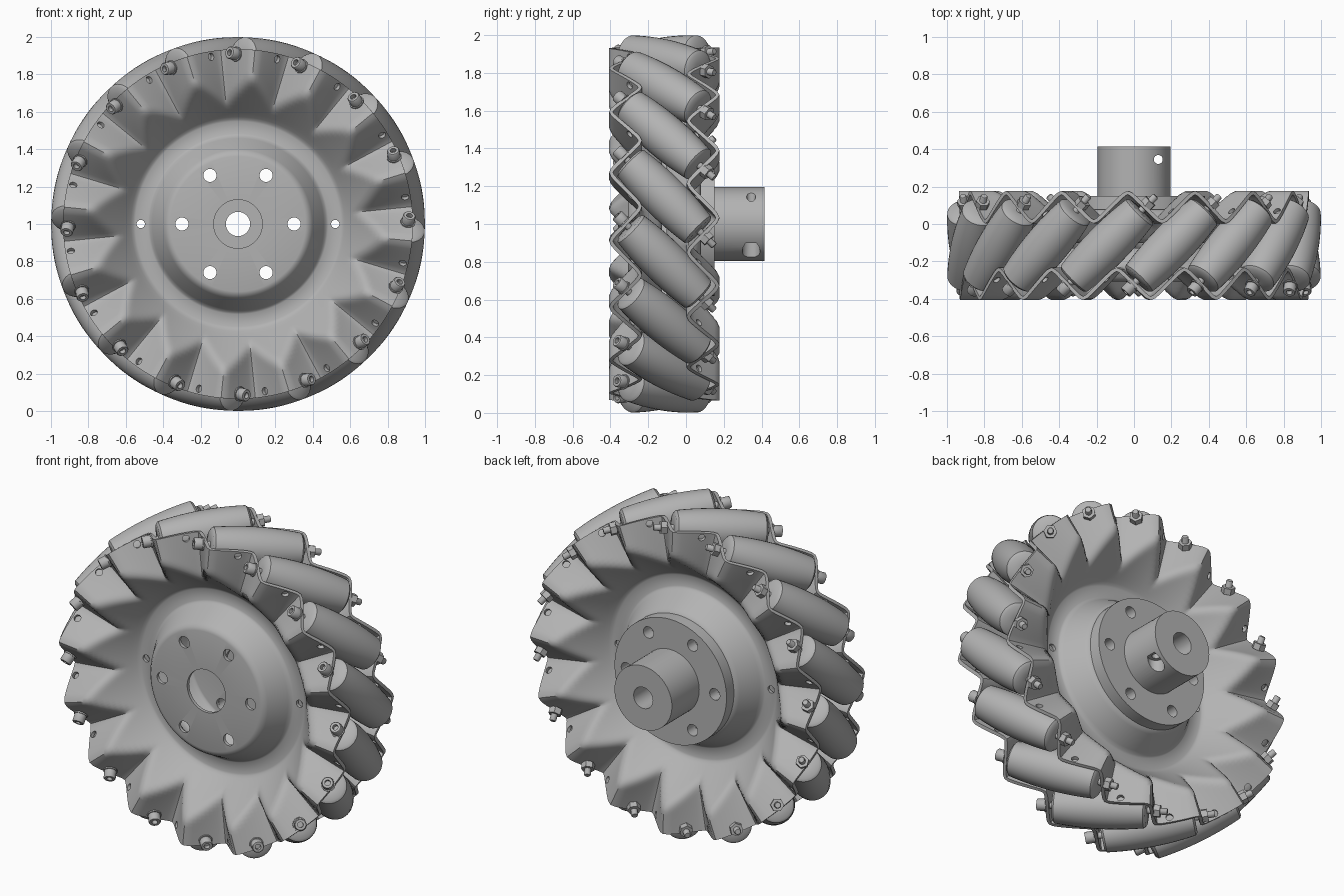
import bpy, bmesh
from math import pi, sin, cos, asin, atan2, sqrt, radians
from mathutils import Matrix, Vector

if "Cube" in bpy.data.objects:
    bpy.data.objects.remove(bpy.data.objects["Cube"])

COUNT = 16                       # rollers around the wheel
PITCH = 2 * pi / COUNT
PHASE = radians(9.5)
CENTRE = Vector((0, -0.115, 1))
AXIS_R = 0.883                   # wheel axis to roller axis
FACE_T = 0.29                    # roller centre to plate, along the roller
SWING = atan2(FACE_T / sqrt(2), AXIS_R)
FOLD = 0.077
Y = Vector((0, 1, 0))
Z = Vector((0, 0, 1))

grey = bpy.data.materials.new("grey_metal")
grey.use_nodes = True
colour = (0.45, 0.45, 0.45, 1)
grey.diffuse_color = colour
grey.node_tree.nodes["Principled BSDF"].inputs["Base Color"].default_value = colour


def radial(a):
    return Vector((cos(a), 0, sin(a)))


def tangent(a):
    return Vector((-sin(a), 0, cos(a)))


def frame(origin, z, x):
    """Matrix whose local z and x follow the given directions."""
    z, x = z.normalized(), x.normalized()
    m = Matrix((x, z.cross(x), z)).transposed().to_4x4()
    m.translation = origin
    return m


def finish(mesh):
    mesh.shade_smooth()
    mesh.set_sharp_from_angle(angle=radians(40))
    mesh.materials.clear()
    mesh.materials.append(grey)


def add(name, mesh, matrix=None):
    ob = bpy.data.objects.new(name, mesh)
    bpy.context.collection.objects.link(ob)
    if matrix:
        ob.matrix_world = matrix
    return ob


def to_mesh(name, bm):
    bmesh.ops.recalc_face_normals(bm, faces=bm.faces)
    mesh = bpy.data.meshes.new(name)
    bm.to_mesh(mesh)
    bm.free()
    return mesh


def bridge(bm, a, b):
    """Quads between two closed loops of vertices."""
    for k in range(len(a)):
        n = (k + 1) % len(a)
        bm.faces.new((a[k], a[n], b[n], b[k]))


def lathe(name, profile, sides, ring=False):
    """Turn (radius, height) points around local z; ring closes the profile."""
    bm = bmesh.new()
    loops = [[bm.verts.new((r * cos(2 * pi * k / sides), r * sin(2 * pi * k / sides), h))
              for k in range(sides)] for r, h in profile]
    for a, b in zip(loops, loops[1:]):
        bridge(bm, a, b)
    if ring:
        bridge(bm, loops[-1], loops[0])
    else:
        bm.faces.new(loops[0])
        bm.faces.new(loops[-1])
    mesh = to_mesh(name, bm)
    finish(mesh)
    return mesh


def cut(ob, holes):
    """Drill cylinders (centre, direction, radius, length), then bake the modifiers."""
    bm = bmesh.new()
    for at, d, r, length in holes:
        bmesh.ops.create_cone(bm, cap_ends=True, segments=20, radius1=r, radius2=r,
                              depth=length, matrix=frame(at, d, d.orthogonal()))
    cutter = add(ob.name + "_cutter", to_mesh("cutter", bm))
    cutter.hide_render = True
    mod = ob.modifiers.new("holes", "BOOLEAN")
    mod.object, mod.solver = cutter, "EXACT"
    bpy.context.view_layer.update()
    graph = bpy.context.evaluated_depsgraph_get()
    mesh = bpy.data.meshes.new_from_object(ob.evaluated_get(graph))
    ob.modifiers.clear()
    ob.data = mesh
    finish(mesh)
    bpy.data.objects.remove(cutter)


def zigzag(a):
    """Rounded triangle wave, rising through zero at a = 0."""
    return asin(0.96 * sin(a * COUNT)) / asin(0.96)


def soft_min(a, b, k=0.035):
    t = max(k - abs(a - b), 0) / k
    return min(a, b) - t * t * k / 4


# Side plates: raised disc, flat ring and a cone that meets the folded rim
# Each row: radius, distance from the middle plane
DISC_H, RING_H, RIM_H = 0.182, 0.022, 0.205
DISH = [(.13, DISC_H), (.36, DISC_H), (.375, .178), (.39, .16), (.45, .05),
        (.465, .03), (.48, RING_H), (.55, RING_H), (.565, .028), (.58, .042)]
CONE_FROM = len(DISH)
DISH += [(.60 + .02 * i, .065 + .0245 * i) for i in range(13)]
DISH += [(.87, .5), (.90, .5), (.935, .5)]


def plate(name, s):
    start = PHASE - s * SWING
    n = COUNT * 20
    bm = bmesh.new()
    rows = []
    for i, (r, h) in enumerate(DISH):
        rows.append([])
        for k in range(n):
            a = 2 * pi * k / n
            rim = RIM_H + s * FOLD * zigzag(a)
            y = s * (soft_min(h, rim) if i >= CONE_FROM else h)
            rows[-1].append(bm.verts.new(CENTRE + r * radial(start + a) + y * Y))
    for a, b in zip(rows, rows[1:]):
        bridge(bm, a, b)
    ob = add(name, to_mesh(name, bm))
    solid = ob.modifiers.new("sheet", "SOLIDIFY")
    solid.thickness, solid.offset = 0.02, 0
    # mounting holes, locating holes and spare rim holes
    holes = [(CENTRE + 0.3 * radial(k * pi / 3) + s * DISC_H * Y, Y, 0.035, 0.1) for k in range(6)]
    holes += [(CENTRE + 0.52 * radial(k * pi) + s * RING_H * Y, Y, 0.022, 0.035) for k in range(2)]
    off = -s * radians(9.5)
    for k in range(COUNT):
        a = start + off + k * PITCH
        at = CENTRE + 0.905 * radial(a) + (s * RIM_H + FOLD * zigzag(off)) * Y
        holes.append((at, Y + tangent(a), 0.02, 0.07))
    cut(ob, holes)


plate("front_plate", -1)
plate("back_plate", 1)

# Barrel rollers: their outer line follows the wheel's rolling circle
HALF = 0.262
barrel = [(0.03, -HALF), (0.085, -HALF)]
for i in range(13):
    t = (HALF - 0.012) * (i / 6 - 1)
    barrel.append((1 - sqrt(AXIS_R ** 2 + t * t / 2), t))
barrel += [(0.085, HALF), (0.03, HALF)]
roller = lathe("roller", barrel, 32)

# Bolts with socket heads at the front, nuts at the back
head_t, nut_t = -FACE_T - 0.01, FACE_T + 0.01
bolt = lathe("bolt", [(0.016, head_t - 0.03), (0.016, head_t - 0.055), (0.03, head_t - 0.055),
                      (0.034, head_t - 0.05), (0.034, head_t - 0.008), (0.04, head_t - 0.008),
                      (0.04, head_t), (0.019, head_t), (0.019, nut_t + 0.07),
                      (0.015, nut_t + 0.075)], 20)
nut = lathe("nut", [(0.019, nut_t), (0.038, nut_t), (0.038, nut_t + 0.036),
                    (0.019, nut_t + 0.036)], 6, ring=True)
for k in range(COUNT):
    a = PHASE + k * PITCH
    m = frame(CENTRE + AXIS_R * radial(a), Y - tangent(a), radial(a))
    for part, mesh in (("roller", roller), ("roller_bolt", bolt), ("roller_nut", nut)):
        add(f"{part}_{k + 1}", mesh, m)

# Hub: flange and sleeve with a bore, bolt holes and a stepped cross screw hole
hub_mesh = lathe("hub", [(.065, .078), (.38, .078), (.38, .15), (.195, .15),
                         (.195, .415), (.065, .415)], 64, ring=True)
hub_mesh.transform(frame(Z, Y, Vector((1, 0, 0))))
hub = add("hub", hub_mesh)
cut(hub, [(Vector((0, 0.11, 1)) + 0.3 * radial(k * pi / 3), Y, 0.035, 0.2) for k in range(6)]
    + [(Vector((0.13, 0.345, 1)), Z, 0.024, 0.6)])
cut(hub, [(Vector((0.13, 0.345, 0.8)), Z, 0.047, 0.2)])
